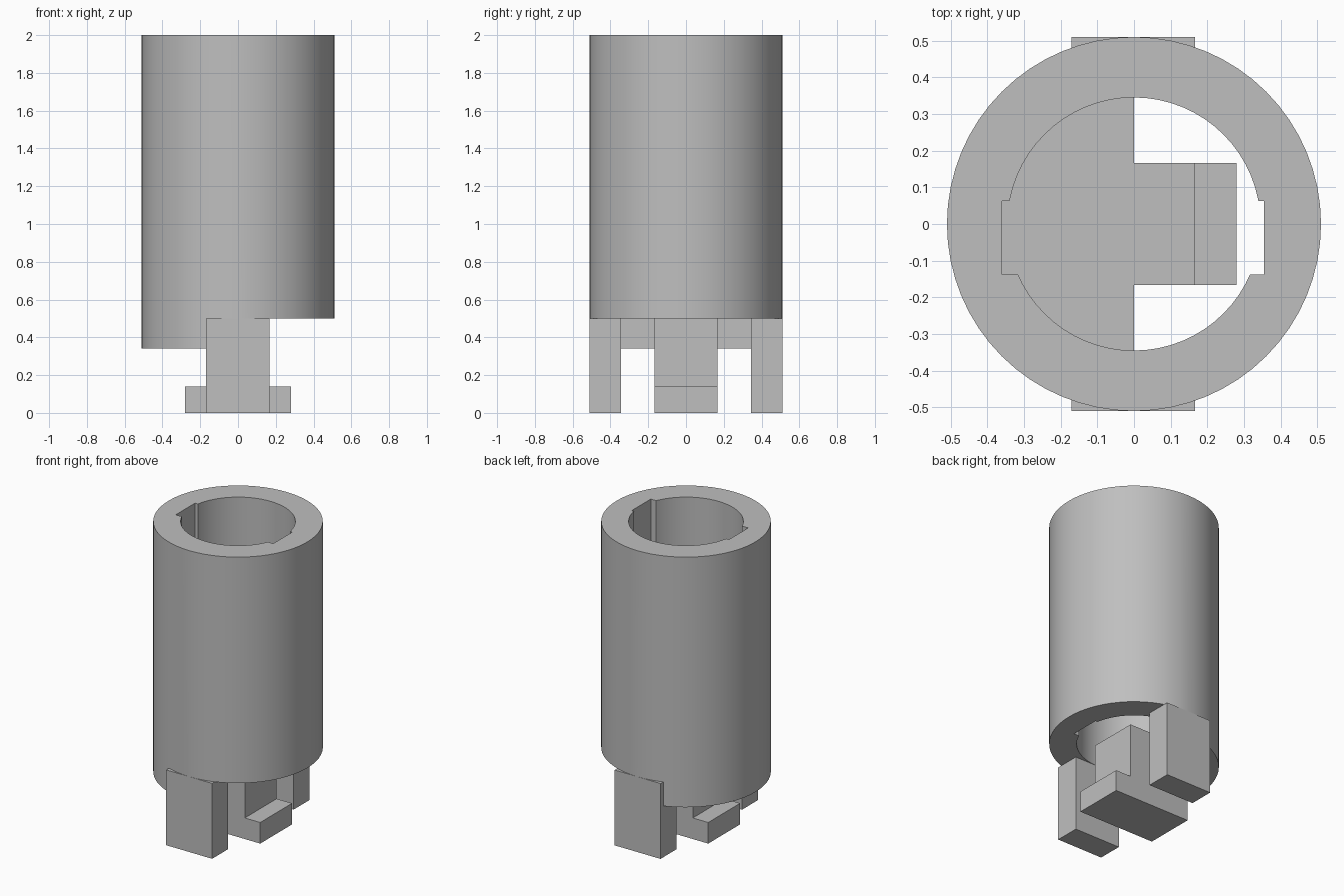
import bpy, bmesh, math
from mathutils import Matrix, Vector

if "Cube" in bpy.data.objects:
    bpy.data.objects.remove(bpy.data.objects["Cube"], do_unlink=True)

grey = bpy.data.materials.new("plain grey")
grey.use_nodes = True
COLOUR = (0.52, 0.52, 0.52, 1)
grey.diffuse_color = COLOUR
grey.node_tree.nodes["Principled BSDF"].inputs["Base Color"].default_value = COLOUR


def finish(name, bm):
    bmesh.ops.recalc_face_normals(bm, faces=bm.faces)
    mesh = bpy.data.meshes.new(name)
    bm.to_mesh(mesh)
    bm.free()
    mesh.materials.append(grey)
    obj = bpy.data.objects.new(name, mesh)
    bpy.context.collection.objects.link(obj)
    return obj


def box(name, x, y, z):
    bm = bmesh.new()
    size = (x[1] - x[0], y[1] - y[0], z[1] - z[0])
    centre = Vector((x[0] + x[1], y[0] + y[1], z[0] + z[1])) / 2
    bmesh.ops.create_cube(bm, size=1, matrix=Matrix.Translation(centre) @ Matrix.Diagonal((*size, 1)))
    return finish(name, bm)


def cylinder(name, radius, z0, z1):
    bm = bmesh.new()
    bmesh.ops.create_cone(bm, cap_ends=True, segments=64, radius1=radius, radius2=radius,
                          depth=z1 - z0, matrix=Matrix.Translation((0, 0, (z0 + z1) / 2)))
    return finish(name, bm)


def combine(target, tool, operation):
    mod = target.modifiers.new(operation.lower(), 'BOOLEAN')
    mod.operation, mod.object, mod.solver = operation, tool, 'EXACT'
    bpy.context.view_layer.objects.active = target
    bpy.ops.object.modifier_apply(modifier=mod.name)
    bpy.data.objects.remove(tool, do_unlink=True)


R, BORE, HALF = 0.51, 0.345, 0.167
STEP, FLOOR, TOP = 0.34, 0.5, 2.0

# Sleeve: bored cylinder with keyways and a half floor on one side
sleeve = cylinder("sleeve", R, STEP, TOP)
combine(sleeve, box("step_cutter", (0, 1), (-1, 1), (0, FLOOR)), 'DIFFERENCE')
combine(sleeve, cylinder("bore_cutter", BORE, FLOOR, TOP + 1), 'DIFFERENCE')
combine(sleeve, box("keyway_cutter", (-0.36, 0.355), (-0.138, 0.063), (FLOOR, TOP + 1)), 'DIFFERENCE')

# Central T-shaped tongue joined to the half floor
bm = bmesh.new()
outline = [(-0.28, 0), (0.28, 0), (0.28, 0.14), (HALF, 0.14), (HALF, FLOOR),
           (-HALF, FLOOR), (-HALF, 0.14), (-0.28, 0.14)]
face = bm.faces.new([bm.verts.new((x, -HALF, z)) for x, z in outline])
ext = bmesh.ops.extrude_face_region(bm, geom=[face])
bmesh.ops.translate(bm, vec=(0, 2 * HALF, 0),
                    verts=[v for v in ext["geom"] if isinstance(v, bmesh.types.BMVert)])
combine(sleeve, finish("tongue", bm), 'UNION')

# Smooth curved walls, sharp rims
bpy.ops.object.select_all(action='DESELECT')
sleeve.select_set(True)
bpy.context.view_layer.objects.active = sleeve
bpy.ops.object.shade_smooth_by_angle(angle=math.radians(20))

# Square legs at front and back
for name, y in (("front_leg", (-R, -BORE)), ("back_leg", (BORE, R))):
    box(name, (-0.17, HALF), y, (0, FLOOR))
